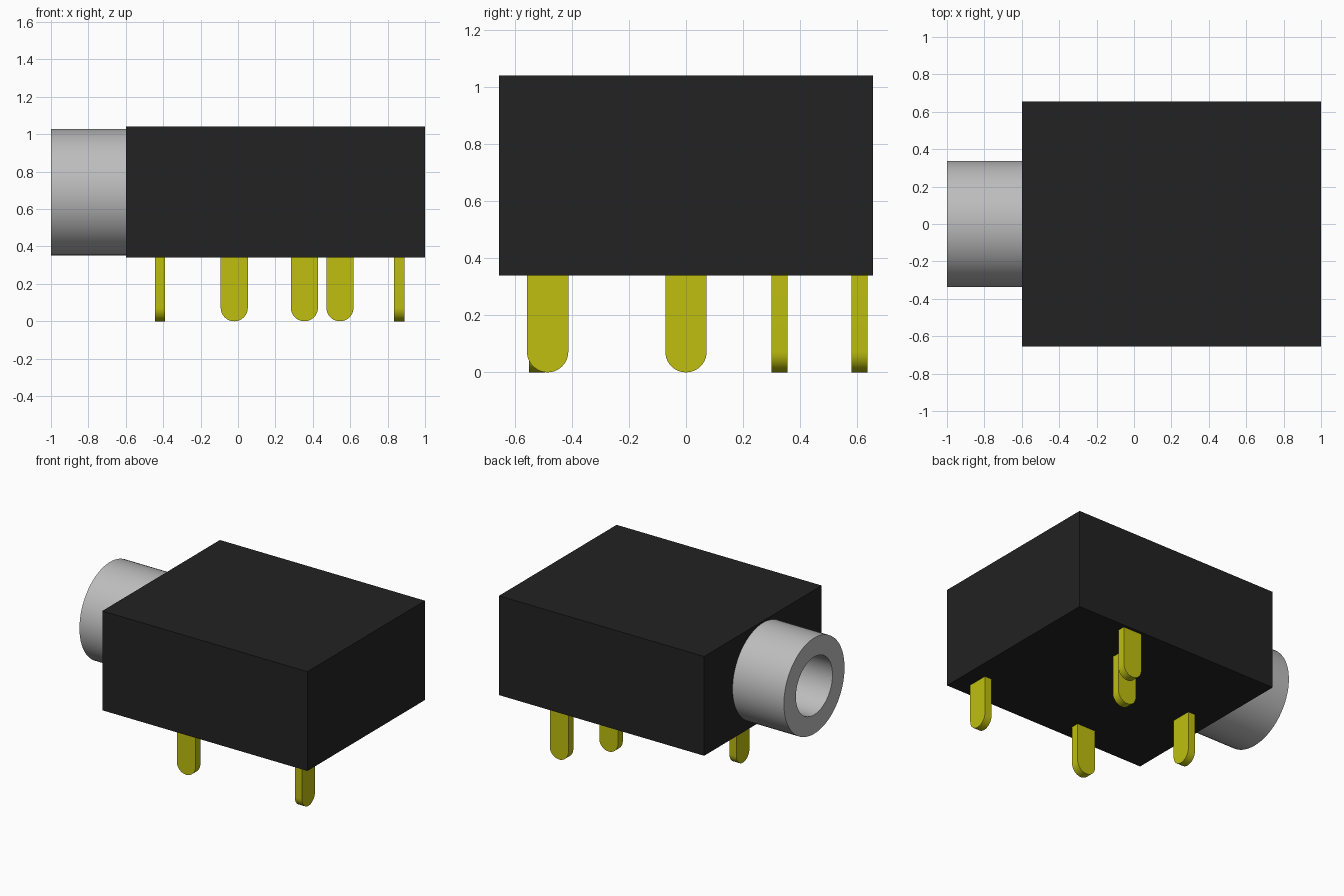
import bpy, bmesh, math
from mathutils import Matrix, Vector

cube = bpy.data.objects.get("Cube")
if cube:
    bpy.data.objects.remove(cube, do_unlink=True)


def material(name, rgb):
    mat = bpy.data.materials.new(name)
    mat.use_nodes = True
    mat.diffuse_color = (*rgb, 1)
    mat.node_tree.nodes["Principled BSDF"].inputs["Base Color"].default_value = (*rgb, 1)
    return mat


black = material("black plastic", (0.016, 0.016, 0.016))
grey = material("grey metal", (0.51, 0.51, 0.51))
yellow = material("yellow metal", (0.52, 0.52, 0.005))


def add_object(name, bm, mat, smooth=True):
    bmesh.ops.recalc_face_normals(bm, faces=bm.faces)
    mesh = bpy.data.meshes.new(name)
    bm.to_mesh(mesh)
    bm.free()
    mesh.materials.append(mat)
    obj = bpy.data.objects.new(name, mesh)
    bpy.context.collection.objects.link(obj)
    if smooth:
        bpy.ops.object.select_all(action='DESELECT')
        obj.select_set(True)
        bpy.context.view_layer.objects.active = obj
        bpy.ops.object.shade_smooth_by_angle(angle=math.radians(30))
    return obj


# Housing block
bm = bmesh.new()
bmesh.ops.create_cube(bm, size=1)
bmesh.ops.scale(bm, vec=(1.6, 1.31, 0.7), verts=bm.verts)
bmesh.ops.translate(bm, vec=(0.2, 0, 0.69), verts=bm.verts)
add_object("housing", bm, black, smooth=False)

# Hollow socket barrel, a closed ring profile spun about the x axis
outer, inner, tip, root = 0.338, 0.204, -1.0, -0.598
bm = bmesh.new()
ring = [bm.verts.new((x, 0, 0.69 + r)) for x, r in
        ((tip, inner), (tip, outer), (root, outer), (root, inner))]
edges = [bm.edges.new((ring[i], ring[(i + 1) % 4])) for i in range(4)]
bmesh.ops.spin(bm, geom=ring + edges, cent=(0, 0, 0.69), axis=(1, 0, 0),
               angle=math.tau, steps=64)
bmesh.ops.remove_doubles(bm, verts=bm.verts, dist=0.0001)
add_object("socket_barrel", bm, grey)


# Flat pins with a rounded lower end
def pin(name, x, y, turned):
    r, thick, top, steps = 0.0725, 0.055, 0.345, 20
    outline = [(-r, top)]
    for i in range(steps + 1):
        a = math.pi * (1 + i / steps)
        outline.append((r * math.cos(a), r + r * math.sin(a)))
    outline.append((r, top))
    bm = bmesh.new()
    face = bm.faces.new([bm.verts.new((u, -thick / 2, z)) for u, z in outline])
    extruded = bmesh.ops.extrude_face_region(bm, geom=[face], use_keep_orig=True)
    moved = [v for v in extruded["geom"] if isinstance(v, bmesh.types.BMVert)]
    bmesh.ops.translate(bm, vec=(0, thick, 0), verts=moved)
    turn = Matrix.Rotation(math.pi / 2 if turned else 0, 4, 'Z')
    bm.transform(Matrix.Translation(Vector((x, y, 0))) @ turn)
    add_object(name, bm, yellow)


pin("barrel_pin", -0.417, 0.0, True)
pin("front_pin", -0.02, -0.522, False)
pin("front_corner_pin", 0.862, -0.485, True)
pin("inner_back_pin", 0.355, 0.328, False)
pin("outer_back_pin", 0.545, 0.608, False)
